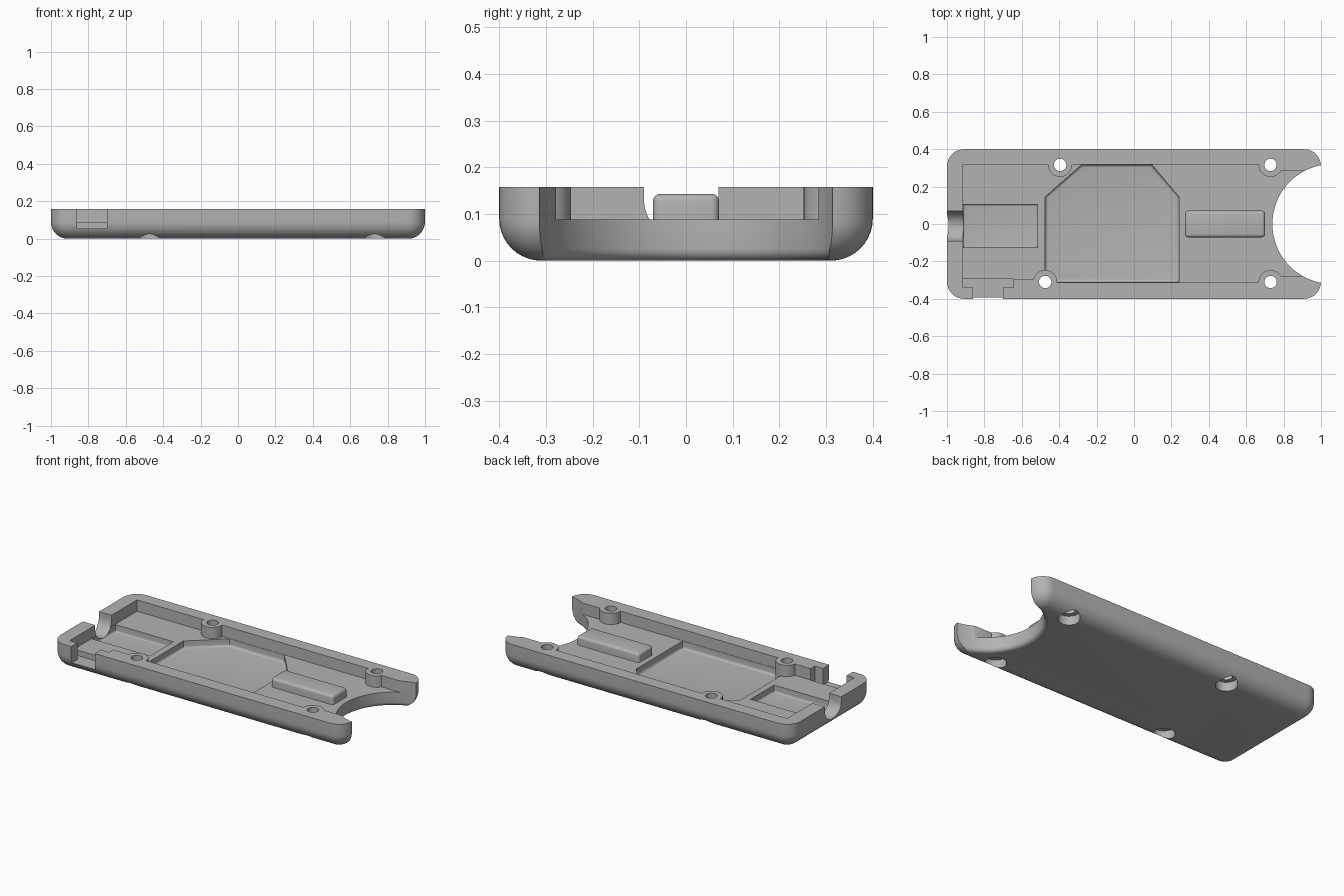
import bpy, bmesh
from math import sin, cos, pi, radians
from mathutils import Matrix

cube = bpy.data.objects.get("Cube")
if cube:
    bpy.data.objects.remove(cube, do_unlink=True)

L, W, H = 1.0, 0.4, 0.158      # half length, half width, height
R = 0.09                       # outer edge rounding
FLOOR, DEEP, SLOT = 0.088, 0.042, 0.055

grey = bpy.data.materials.new("plain grey")
grey.diffuse_color = (0.45, 0.45, 0.45, 1)
grey.use_nodes = True
grey.node_tree.nodes["Principled BSDF"].inputs["Base Color"].default_value = (0.45, 0.45, 0.45, 1)


def to_object(bm, name):
    bmesh.ops.recalc_face_normals(bm, faces=bm.faces)
    mesh = bpy.data.meshes.new(name)
    bm.to_mesh(mesh)
    bm.free()
    ob = bpy.data.objects.new(name, mesh)
    mesh.materials.append(grey)
    bpy.context.collection.objects.link(ob)
    return ob


def loft(name, rings):
    """Skin closed rings of 3D points and cap both ends."""
    bm = bmesh.new()
    loops = [[bm.verts.new(p) for p in ring] for ring in rings]
    n = len(loops[0])
    for a, b in zip(loops, loops[1:]):
        for i in range(n):
            j = (i + 1) % n
            bm.faces.new((a[i], a[j], b[j], b[i]))
    bm.faces.new(loops[0][::-1])
    bm.faces.new(loops[-1])
    return to_object(bm, name)


def prism(name, pts, z0, z1, round_low=0, round_high=0, matrix=None):
    """Extrude an outline, optionally rounding its lower or upper rim."""
    bm = bmesh.new()
    face = bm.faces.new([bm.verts.new((x, y, z0)) for x, y in pts])
    out = bmesh.ops.extrude_face_region(bm, geom=[face])
    new = [v for v in out["geom"] if isinstance(v, bmesh.types.BMVert)]
    bmesh.ops.translate(bm, verts=new, vec=(0, 0, z1 - z0))
    for z, r in ((z0, round_low), (z1, round_high)):
        if r:
            edges = [e for e in bm.edges if all(abs(v.co.z - z) < 1e-5 for v in e.verts)]
            if round_high:
                edges += [e for e in bm.edges if abs(e.verts[0].co.z - e.verts[1].co.z) > 1e-4]
            bmesh.ops.bevel(bm, geom=edges, offset=r, segments=4, profile=0.5, affect='EDGES')
    if matrix:
        bm.transform(matrix)
    return to_object(bm, name)


def rect(x0, x1, y0, y1):
    return [(x0, y0), (x1, y0), (x1, y1), (x0, y1)]


def circle(x, y, r, n=40):
    return [(x + r * cos(2 * pi * i / n), y + r * sin(2 * pi * i / n)) for i in range(n)]


def combine(target, tool, operation='DIFFERENCE'):
    mod = target.modifiers.new("combine", 'BOOLEAN')
    mod.operation, mod.solver, mod.object = operation, 'EXACT', tool
    bpy.context.view_layer.objects.active = target
    bpy.ops.object.modifier_apply(modifier=mod.name)
    bpy.data.objects.remove(tool, do_unlink=True)


def rounded_ring(inset, z, steps=10):
    """Rounded rectangle, shrunk by an inset."""
    r = R + 0.002 - inset
    ring = []
    for q, (sx, sy) in enumerate(((1, 1), (-1, 1), (-1, -1), (1, -1))):
        for i in range(steps + 1):
            a = (q + i / steps) * pi / 2
            ring.append((sx * (L - inset - r) + r * cos(a), sy * (W - inset - r) + r * sin(a), z))
    return ring


# Tray shell with rounded underside
arc = [i / 10 * pi / 2 for i in range(11)]
shell = loft("tray_shell", [rounded_ring(R * (1 - sin(a)), R * (1 - cos(a))) for a in arc]
             + [rounded_ring(0, H)])

# Scooped end with a softened lower edge
SOFT = 0.025
scoop = [(SOFT, -0.02)] + [(SOFT * (1 - sin(a)), SOFT * (1 - cos(a))) for a in arc[::2]] + [(0, 0.3)]
combine(shell, loft("scoop_cutter", [[(x, y, z) for x, y in circle(1.06, 0, 0.32 + d, 128)]
                                     for d, z in scoop]))

# Main cavity, stepped at both ends
cavity = [(-0.915, -0.298), (-0.5, -0.298), (-0.5, -0.312), (0.73, -0.312), (0.73, -0.278),
          (1.1, -0.278), (1.1, 0.284), (0.73, 0.284), (0.73, 0.319), (-0.915, 0.319)]
combine(shell, prism("cavity_cutter", cavity, FLOOR, 0.3))

# Chamfered recess and rectangular pocket in the floor
recess = [(-0.475, -0.31), (0.24, -0.31), (0.24, 0.145), (0.095, 0.317), (-0.28, 0.317), (-0.475, 0.145)]
combine(shell, prism("recess_cutter", recess, DEEP, 0.12, round_low=0.015))
combine(shell, prism("pocket_cutter", rect(-0.913, -0.515, -0.125, 0.105), 0.045, 0.12, round_low=0.01))

# Side slot and its opening through the front wall
combine(shell, prism("slot_cutter", rect(-0.914, -0.645, -0.34, -0.295), SLOT, 0.3))
combine(shell, prism("opening_cutter", rect(-0.862, -0.70, -0.5, -0.33), SLOT, 0.3))

# U-shaped cable groove in the end wall
groove = [(-0.01 + 0.08 * cos(a), 0.13 + 0.08 * sin(a)) for a in (pi + i * pi / 20 for i in range(21))]
groove += [(0.07, 0.3), (-0.09, 0.3)]
along_x = Matrix(((0, 0, 1), (1, 0, 0), (0, 1, 0))).to_4x4()
combine(shell, prism("groove_cutter", groove, -1.1, -0.9, matrix=along_x))

# Screw bosses with through holes and counterbores below
screws = [(-0.395, 0.316), (0.73, 0.316), (-0.475, -0.31), (0.73, -0.31)]
for x, y in screws:
    combine(shell, prism("boss", circle(x, y, 0.064), 0.036, H), 'UNION')
for x, y in screws:
    combine(shell, prism("hole_cutter", circle(x, y, 0.033), -0.1, 0.3))
    combine(shell, prism("counterbore_cutter", circle(x, y, 0.061), -0.1, 0.055))

# Raised pad on the floor
pad = prism("raised_pad", rect(0.273, 0.70, -0.071, 0.071), 0.075, 0.143, round_high=0.016)

for ob in (shell, pad):
    bpy.ops.object.select_all(action='DESELECT')
    ob.select_set(True)
    bpy.context.view_layer.objects.active = ob
    bpy.ops.object.shade_smooth_by_angle(angle=radians(30))
